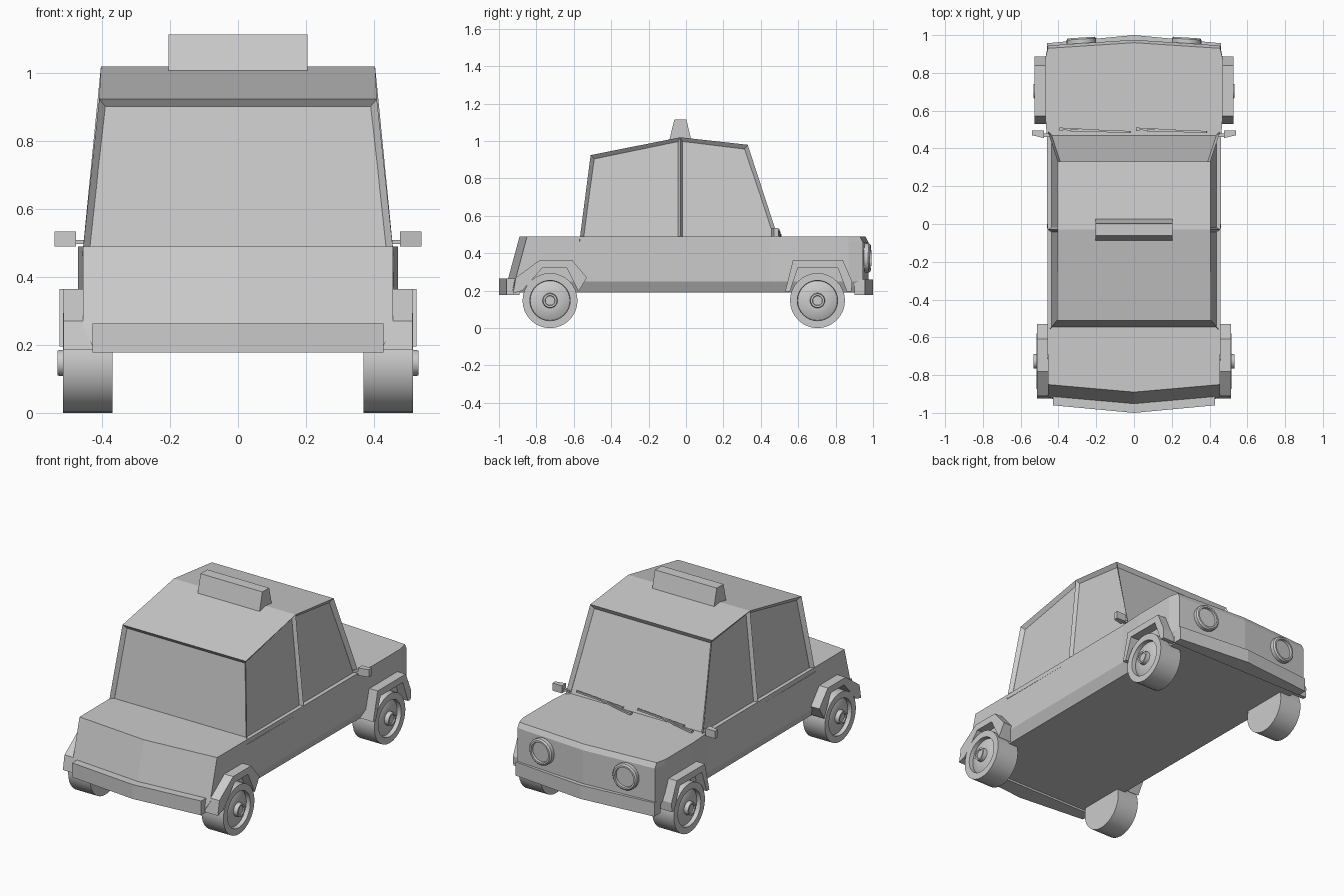
import bpy, bmesh
from math import sin, cos, pi, radians
from mathutils import Vector

if "Cube" in bpy.data.objects:
    bpy.data.objects.remove(bpy.data.objects["Cube"])


def new_object(name, bm):
    bmesh.ops.recalc_face_normals(bm, faces=bm.faces)
    me = bpy.data.meshes.new(name)
    bm.to_mesh(me)
    bm.free()
    ob = bpy.data.objects.new(name, me)
    bpy.context.collection.objects.link(ob)
    return ob


def loft(name, rings):
    """Skin a stack of equal-length closed rings and cap both ends."""
    bm = bmesh.new()
    vs = [[bm.verts.new(p) for p in r] for r in rings]
    n = len(rings[0])
    for a, b in zip(vs, vs[1:]):
        for i in range(n):
            j = (i + 1) % n
            bm.faces.new((a[i], a[j], b[j], b[i]))
    bm.faces.new(vs[0])
    bm.faces.new(vs[-1])
    return new_object(name, bm)


def prism_x(name, pts, x0, x1):
    return loft(name, [[(x, y, z) for y, z in pts] for x in (x0, x1)])


def prism_z(name, pts, z0, z1):
    return loft(name, [[(x, y, z) for x, y in pts] for z in (z0, z1)])


def lathe(name, profile, segs, loc, rot_z):
    """Turn (x, radius) points about the local x axis."""
    ob = loft(name, [[(x, r * cos(2 * pi * i / segs), r * sin(2 * pi * i / segs))
                      for i in range(segs)] for x, r in profile])
    ob.location = loc
    ob.rotation_euler[2] = rot_z
    bpy.ops.object.select_all(action='DESELECT')
    ob.select_set(True)
    bpy.context.view_layer.objects.active = ob
    bpy.ops.object.shade_smooth_by_angle(angle=radians(30))
    return ob


def bar(name, a, b, w):
    a, b = Vector(a), Vector(b)
    q = (b - a).to_track_quat('Z', 'Y')
    sq = [(-w, -w), (w, -w), (w, w), (-w, w)]
    return loft(name, [[e + q @ Vector((x, y, 0)) for x, y in sq] for e in (a, b)])


def mirror(ob):
    ob.modifiers.new("Mirror", 'MIRROR')


# Lower body: stacked plan outlines with pointed nose and tail
def outline(z, h, rear, front):
    side = [(h, rear), (h + .005, .45), (h + .015, .60), (h + .015, .87), (h, front)]
    left = [(-x, y) for x, y in reversed(side)]
    pts = side + [(0, front + .03)] + left + [(0, rear - .04)]
    return [(x, y, z) for x, y in pts]


loft("body", [outline(.19, .425, -.93, .945), outline(.25, .456, -.915, .945),
              outline(.46, .456, -.858, .945), outline(.49, .456, -.85, .93)])

# Bumpers
prism_z("front_bumper", [(-.46, .90), (.46, .90), (.46, .957), (0, 1.0), (-.46, .957)], .178, .26)
prism_z("rear_bumper", [(-.428, -.89), (.428, -.89), (.428, -.96), (0, -1.0), (-.428, -.96)], .178, .264)

# Cabin: tapered shell, each window pushed in behind its frame
bm = bmesh.new()
prof = [(-.57, .462, .459), (-.51, .925, .409), (-.03, 1.02, .404),
        (.33, .98, .404), (.499, .462, .459), (-.03, .462, .459)]
R = [bm.verts.new((x, y, z)) for y, z, x in prof]
L = [bm.verts.new((-x, y, z)) for y, z, x in prof]
for i in range(6):
    j = (i + 1) % 6
    bm.faces.new((R[i], R[j], L[j], L[i]))
sides = [bm.faces.new([s[i] for i in idx]) for s in (R, L) for idx in ((0, 1, 2, 5), (5, 2, 3, 4))]
bmesh.ops.recalc_face_normals(bm, faces=bm.faces)
bm.faces.ensure_lookup_table()
windows = sides + [bm.faces[0], bm.faces[3]]
bmesh.ops.inset_individual(bm, faces=windows, thickness=.027, depth=-.02)
for f in sides:
    for v in f.verts:
        if abs(v.co.y + .03) < .06:  # slim centre pillar
            v.co.y = -.03 + (.012 if v.co.y > -.03 else -.012)
new_object("cabin", bm)

# Roof sign
prism_x("roof_sign", [(-.093, .99), (-.062, 1.115), (.002, 1.115), (.032, .99)], -.205, .205)

# Wheel arches
front_outer = [(.53, .195), (.572, .365), (.838, .365), (.888, .25), (.885, .195)]
front_inner = [(.86, .195), (.81, .325), (.60, .325), (.555, .195)]
rear_outer = [(-.925, .185), (-.91, .27), (-.78, .365), (-.61, .365), (-.53, .27), (-.575, .195)]
rear_inner = [(-.585, .215), (-.64, .325), (-.765, .325), (-.875, .20)]
mirror(prism_x("front_arch", front_outer + front_inner, .43, .526))
mirror(prism_x("rear_arch", rear_outer + rear_inner, .42, .514))

# Wheels: tyre, dished rim and hub in one turned profile
tyre = [(-.075, .147), (.07, .147), (.07, .108), (.045, .106), (.062, .07),
        (.062, .04), (.087, .037), (.087, .027), (.08, .025)]
for s, side in ((1, "right"), (-1, "left")):
    for y, end in ((-.727, "rear"), (.703, "front")):
        lathe(f"{end}_{side}_wheel", tyre, 32, (s * .445, y, .147), 0 if s > 0 else pi)
    # Headlights, square to the pointed nose
    lathe(f"{side}_headlight", [(-.02, .078), (.022, .078), (.03, .07), (.03, .06), (.016, .058)],
          24, (s * .278, .957, .375), pi / 2 - s * .065)

# Door mirrors
mirror(prism_x("mirror_arm", [(.46, .498), (.48, .498), (.48, .51), (.46, .51)], .44, .49))
mirror(loft("mirror_head", [[(x, y0, .49), (x, .495, .49), (x, .495, .535), (x, y0, .535)]
                            for x, y0 in ((.477, .455), (.54, .47))]))

# Wipers
for x, side in ((.02, "right"), (-.385, "left")):
    bar(f"{side}_wiper_blade", (x + .365, .488, .525), (x + .05, .495, .512), .005)
    bar(f"{side}_wiper_arm", (x, .502, .492), (x + .2, .497, .522), .005)
    bar(f"{side}_wiper_pivot", (x, .502, .48), (x, .502, .502), .009)
